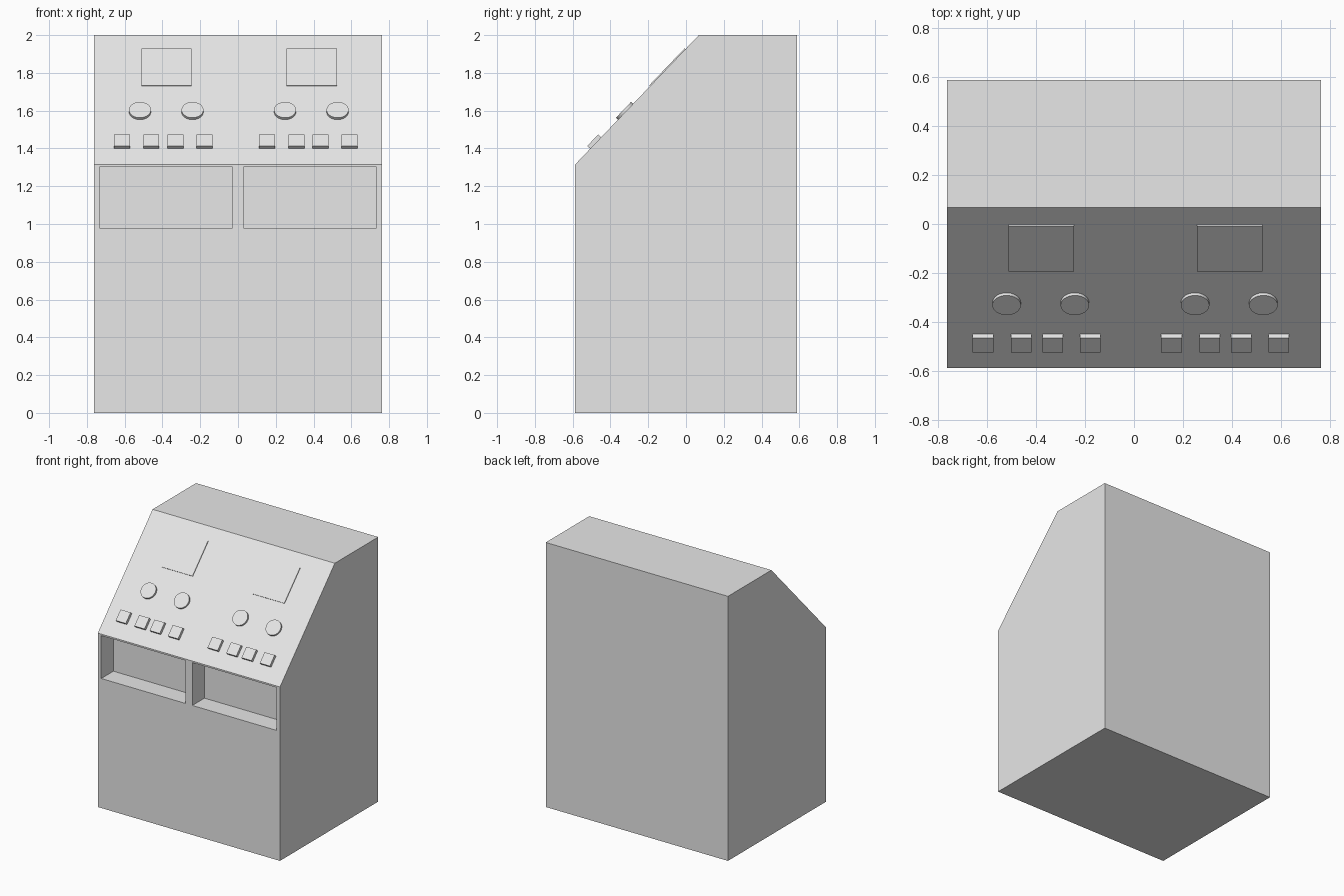
import bpy
import bmesh
from mathutils import Matrix, Vector

cube = bpy.data.objects.get("Cube")
if cube:
    bpy.data.objects.remove(cube, do_unlink=True)

HALF_W, HALF_D, HEIGHT = 0.762, 0.587, 2.0
EDGE_Z, TOP_Y = 1.315, 0.068      # lower and upper edge of the sloped panel
UNIT_STEP = 0.768                 # spacing of the two control groups

grey = bpy.data.materials.new("light grey")
grey.use_nodes = True
colour = (0.8, 0.8, 0.8, 1)
grey.diffuse_color = colour
grey.node_tree.nodes["Principled BSDF"].inputs["Base Color"].default_value = colour

# Frame of the sloped panel: x across, y up the slope, z outward
low = Vector((0, -HALF_D, EDGE_Z))
up = (Vector((0, TOP_Y, HEIGHT)) - low).normalized()
out = Vector((1, 0, 0)).cross(up)


def slope_matrix(x, z):
    pos = low + up * ((z - EDGE_Z) / up.z) + Vector((x, 0, 0))
    rot = Matrix((Vector((1, 0, 0)), up, out)).transposed()
    return Matrix.Translation(pos) @ rot.to_4x4()


def add_object(name, bm):
    bmesh.ops.recalc_face_normals(bm, faces=bm.faces[:])
    mesh = bpy.data.meshes.new(name)
    bm.to_mesh(mesh)
    bm.free()
    mesh.materials.append(grey)
    obj = bpy.data.objects.new(name, mesh)
    bpy.context.collection.objects.link(obj)
    return obj


def add_box(name, size, matrix):
    bm = bmesh.new()
    bmesh.ops.create_cube(bm, size=1, matrix=matrix @ Matrix.Diagonal((*size, 1)))
    return add_object(name, bm)


def add_plate(name, x, z, width, length, height):
    sink = 0.004
    offset = Matrix.Translation((0, 0, (height - sink) / 2))
    return add_box(name, (width, length, height + sink), slope_matrix(x, z) @ offset)


def add_knob(name, x, z, radius, height):
    sink = 0.004
    bm = bmesh.new()
    offset = Matrix.Translation((0, 0, (height - sink) / 2))
    bmesh.ops.create_cone(bm, cap_ends=True, segments=32, radius1=radius, radius2=radius,
                          depth=height + sink, matrix=slope_matrix(x, z) @ offset)
    obj = add_object(name, bm)
    bpy.ops.object.select_all(action='DESELECT')
    obj.select_set(True)
    bpy.context.view_layer.objects.active = obj
    bpy.ops.object.shade_smooth_by_angle()


# Cabinet: side profile extruded across the width
bm = bmesh.new()
profile = [(-HALF_D, 0), (HALF_D, 0), (HALF_D, HEIGHT), (TOP_Y, HEIGHT), (-HALF_D, EDGE_Z)]
side = bm.faces.new([bm.verts.new((-HALF_W, y, z)) for y, z in profile])
grown = bmesh.ops.extrude_face_region(bm, geom=[side])["geom"]
bmesh.ops.translate(bm, vec=(2 * HALF_W, 0, 0),
                    verts=[g for g in grown if isinstance(g, bmesh.types.BMVert)])
cabinet = add_object("cabinet", bm)

# Two tray recesses in the front
for sign in (-1, 1):
    depth = 0.145
    cutter = add_box("recess_cutter", (0.704, depth * 2, 0.324),
                     Matrix.Translation((sign * 0.381, -HALF_D, 1.141)))
    cutter.hide_render = True
    cut = cabinet.modifiers.new("recess", 'BOOLEAN')
    cut.object = cutter
    cut.operation = 'DIFFERENCE'
    cut.solver = 'EXACT'
    bpy.context.view_layer.objects.active = cabinet
    bpy.ops.object.modifier_apply(modifier=cut.name)
    bpy.data.objects.remove(cutter, do_unlink=True)

# Two identical control groups on the slope
for group, shift in (("right", 0), ("left", UNIT_STEP)):
    add_plate(group + "_screen", shift - 0.378, 1.828, 0.266, 0.271, 0.006)
    for i, x in enumerate((-0.519, -0.241)):
        add_knob(f"{group}_knob_{i + 1}", shift + x, 1.594, 0.058, 0.015)
    for i, x in enumerate((-0.615, -0.459, -0.331, -0.178)):
        add_plate(f"{group}_button_{i + 1}", shift + x, 1.429, 0.084, 0.084, 0.0215)
